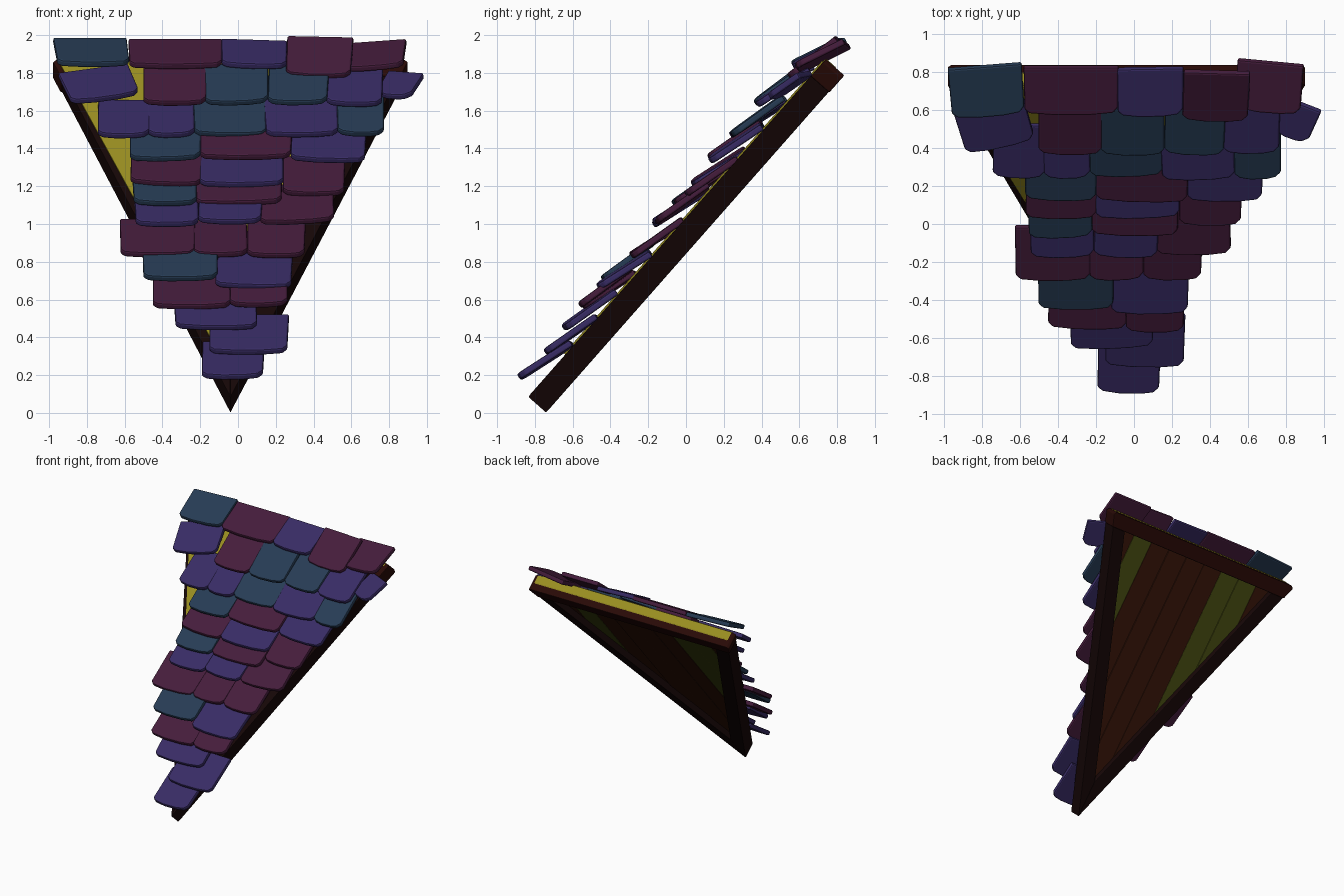
import bpy, bmesh, math, random
from mathutils import Matrix

if "Cube" in bpy.data.objects:
    bpy.data.objects.remove(bpy.data.objects["Cube"])

random.seed(4)
PITCH = math.radians(48.6)
L, H = 2.385, 0.94            # slope length, half width at the top
TOP, INNER = 0.12, 0.31       # top beam width, height of the inner apex
SLOPE = Matrix.Translation((-0.04, -0.742, 0.0)) @ Matrix.Rotation(PITCH, 4, 'X')


def material(name, rgb):
    m = bpy.data.materials.new(name)
    m.diffuse_color = (*rgb, 1)
    m.use_nodes = True
    m.node_tree.nodes["Principled BSDF"].inputs["Base Color"].default_value = m.diffuse_color
    return m


WOOD = material("dark_wood", (0.008, 0.002, 0.002))
RED = material("red_wood", (0.022, 0.003, 0.002))
PLANK = material("plank_wood", (0.04, 0.008, 0.003))
OLIVE = material("olive_plank", (0.065, 0.075, 0.006))
BOARD = material("board_yellow", (0.32, 0.27, 0.015))
TILE = [material("tile_%d" % i, c) for i, c in enumerate(
    [(0.04, 0.025, 0.13), (0.06, 0.012, 0.045), (0.02, 0.045, 0.09)])]


def prism(name, pts, w0, w1, mat, matrix, bevel=0.008):
    """Extrude a flat outline from w0 to w1 and place it."""
    bm = bmesh.new()
    face = bm.faces.new([bm.verts.new((x, y, w0)) for x, y in pts])
    ext = bmesh.ops.extrude_face_region(bm, geom=[face])
    for v in ext["geom"]:
        if isinstance(v, bmesh.types.BMVert):
            v.co.z = w1
    bmesh.ops.recalc_face_normals(bm, faces=bm.faces)
    me = bpy.data.meshes.new(name)
    bm.to_mesh(me)
    bm.free()
    ob = bpy.data.objects.new(name, me)
    bpy.context.collection.objects.link(ob)
    ob.matrix_world = matrix
    me.materials.append(mat)
    if bevel:
        b = ob.modifiers.new("bevel", 'BEVEL')
        b.width, b.segments = bevel, 2
    return ob


# Sheathing board under the tiles, and its yellow edge at the ridge
prism("sheathing", [(0.0, 0.42), (H - 0.11, L - 0.02), (-H + 0.03, L - 0.02),
                    (-0.06, 0.3)], 0.085, 0.136, BOARD, SLOPE, 0)
prism("ridge_edge", [(-H + 0.03, L - 0.03), (H - 0.03, L - 0.03),
                     (H - 0.03, L + 0.003), (-H + 0.03, L + 0.003)],
      0.05, 0.130, BOARD, SLOPE, 0.01)

# Triangular frame: two side beams and a top beam
k = H / L
cut = L - TOP
for side, s in (("left", -1), ("right", 1)):
    prism(side + "_beam", [(0, 0), (s * k * cut, cut),
                           (s * k * (cut - INNER), cut), (0, INNER)],
          0, 0.127, WOOD, SLOPE, 0.004)
prism("top_beam", [(-H + 0.04, cut), (H - 0.04, cut), (H, L - 0.02),
                   (H - 0.02, L), (-H + 0.02, L), (-H, L - 0.02)],
      -0.004, 0.127, RED, SLOPE, 0.006)

# Recessed planks on the underside
n = 9
for i in range(n):
    x0 = -0.82 + 1.64 * i / n + 0.001
    x1 = -0.82 + 1.64 * (i + 1) / n - 0.001
    pts = [(x0, L - 0.05), (x0, abs(x0) / k + 0.05)]
    if x0 < 0 < x1:
        pts.append((0, 0.1))
    pts += [(x1, abs(x1) / k + 0.05), (x1, L - 0.05)]
    prism("plank_%d" % i, pts, 0.045 + random.uniform(0, 0.008), 0.09,
          OLIVE if i in (1, 2, 7) else PLANK, SLOPE, 0.002)


def tile(xl, xr, y, z, tilt, yaw=0.0, roll=0.0, length=0.33):
    """One shingle with rounded front corners and a slightly bowed front edge."""
    w, c = (xr - xl) / 2, 0.03
    pts = [(-w, length), (-w * 0.98, c), (-w + c, 0.006), (-w * 0.3, -0.006),
           (w * 0.4, -0.004), (w - c, 0.008), (w * 0.98, c + 0.01), (w, length)]
    m = (Matrix.Translation(((xl + xr) / 2, y, z))
         @ Matrix.Rotation(math.radians(tilt), 4, 'X')
         @ Matrix.Rotation(math.radians(roll), 4, 'Y')
         @ Matrix.Rotation(math.radians(yaw), 4, 'Z'))
    prism("roof_tile", pts, 0, 0.036, random.choice(TILE), m, 0.01)


# Tile courses: front edge y, z, then the joints along x
ROWS = [
    (-0.865, 0.175, [-0.19, 0.13]),
    (-0.74, 0.315, [-0.15, 0.26]),
    (-0.63, 0.435, [-0.33, 0.10]),
    (-0.54, 0.55, [-0.45, -0.04, 0.26]),
    (-0.43, 0.69, [-0.50, -0.11]),
    (-0.45, 0.655, [-0.12, 0.28]),
    (-0.27, 0.82, [-0.62, -0.23, 0.05, 0.35]),
    (-0.15, 0.99, [-0.54, -0.21, 0.12, 0.51]),
    (-0.05, 1.10, [-0.55, -0.22, 0.23]),
    (0.01, 1.15, [0.24, 0.56]),
    (0.04, 1.20, [-0.57, -0.20, 0.24]),
    (0.14, 1.33, [-0.57, -0.20, 0.28, 0.67]),
    (0.26, 1.46, [-0.74, -0.47, -0.23, 0.15, 0.53, 0.77]),
    (0.39, 1.62, [-0.50, -0.17, 0.16, 0.47, 0.76]),
]
for y, z, xs in ROWS:
    for a, b in zip(xs, xs[1:]):
        tile(a - 0.005, b + 0.005, y + random.uniform(-0.01, 0.01),
             z + random.uniform(-0.008, 0.008), 34 + random.uniform(-3, 3),
             random.uniform(-2, 2), random.uniform(-2, 2))

# Skewed tiles at both edges and the uneven ridge course
tile(-0.89, -0.51, 0.42, 1.65, 33, 14, 0, 0.28)
tile(0.72, 0.92, 0.47, 1.66, 32, -20, -8, 0.22)
tile(-0.96, -0.57, 0.58, 1.83, 26, 4, 2, 0.29)
tile(-0.58, -0.08, 0.59, 1.82, 28, 0, 0, 0.28)
tile(-0.09, 0.26, 0.58, 1.82, 27, 0, 2, 0.28)
tile(0.25, 0.60, 0.56, 1.77, 38, -2, 0, 0.32)
tile(0.53, 0.88, 0.60, 1.81, 26, -3, -6, 0.29)
